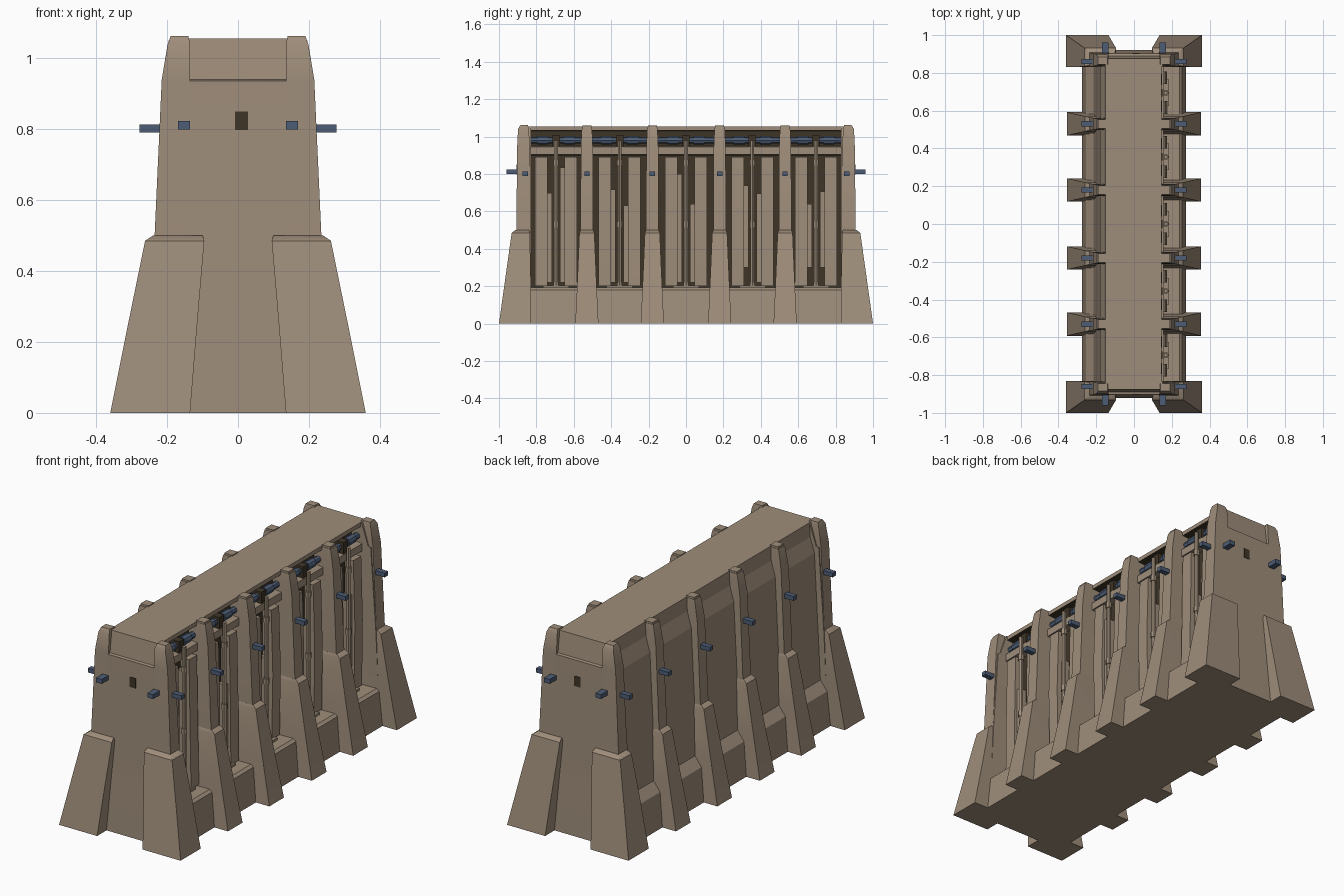
import bpy, bmesh, math, random
from mathutils import Vector

if "Cube" in bpy.data.objects:
    bpy.data.objects.remove(bpy.data.objects["Cube"])

random.seed(4)


def material(name, rgb):
    m = bpy.data.materials.new(name)
    m.diffuse_color = (*rgb, 1)
    m.use_nodes = True
    m.node_tree.nodes["Principled BSDF"].inputs["Base Color"].default_value = m.diffuse_color
    return m


STONE = material("tan stone", (0.345, 0.268, 0.196))
BLUE = material("blue metal", (0.075, 0.11, 0.18))
DARK = material("dark brown", (0.05, 0.036, 0.02))


def finish(name, bm, mats, smooth=True):
    bmesh.ops.recalc_face_normals(bm, faces=bm.faces)
    me = bpy.data.meshes.new(name)
    bm.to_mesh(me)
    bm.free()
    for m in mats:
        me.materials.append(m)
    ob = bpy.data.objects.new(name, me)
    bpy.context.collection.objects.link(ob)
    if smooth:
        bpy.ops.object.select_all(action='DESELECT')
        ob.select_set(True)
        bpy.context.view_layer.objects.active = ob
        bpy.ops.object.shade_smooth_by_angle(angle=math.radians(40))
    return ob


def loft(bm, rings):
    """Stack of rings, each a list of points; capped at both ends."""
    vs = [[bm.verts.new(p) for p in r] for r in rings]
    n = len(vs[0])
    for a, b in zip(vs, vs[1:]):
        for i in range(n):
            j = (i + 1) % n
            bm.faces.new((a[i], a[j], b[j], b[i]))
    bm.faces.new(vs[0])
    bm.faces.new(vs[-1])


def rect(z, x0, x1, y0, y1):
    return [(x0, y0, z), (x1, y0, z), (x1, y1, z), (x0, y1, z)]


def box(bm, x0, x1, y0, y1, z0, z1):
    loft(bm, [rect(z0, x0, x1, y0, y1), rect(z1, x0, x1, y0, y1)])


def rod(bm, a, b, r, n=8):
    a, b = Vector(a), Vector(b)
    q = (b - a).to_track_quat('Z', 'Y')
    ring = [q @ Vector((r * math.cos(t), r * math.sin(t), 0))
            for t in (2 * math.pi * i / n for i in range(n))]
    loft(bm, [[a + v for v in ring], [b + v for v in ring]])


# Wall body: plain left side above a ledge, open recess on the right side
profile = [(-.275, 0), (.275, 0), (.255, .18), (.24, .192), (.115, .19), (.115, .9), (.155, .905),
           (.155, .945), (.09, .95), (.09, 1.03), (.145, 1.033), (.145, 1.055),
           (-.15, 1.055), (-.155, .98), (-.18, .9), (-.215, .23), (-.255, .18)]
bm = bmesh.new()
loft(bm, [[(x, y, z) for x, z in profile] for y in (-.86, .86)])
for f in bm.faces:
    c = f.calc_center_median()
    if abs(c.y) < .1 and .08 < c.x < .12 and c.z > .3:
        f.material_index = 1
finish("wall_body", bm, [STONE, DARK], False)

# End walls with a set-back parapet at the top
for s, label in ((-1, "front"), (1, "back")):
    bm = bmesh.new()

    def end(z, x, y):
        return rect(z, -x, x, *sorted((s * .83, s * y)))
    loft(bm, [end(0, .26, .92), end(.5, .235, .906), end(.935, .205, .902),
              end(.94, .19, .89), end(1.055, .15, .875)])
    finish(label + "_end_wall", bm, [STONE])
    # Dark slot in the end wall
    bm = bmesh.new()
    box(bm, -.008, .028, *sorted((s * .898, s * .906)), .797, .85)
    finish(label + "_slot", bm, [DARK], False)

# Buttresses: four along each side and a wide one on every corner
bays = [-.86, -.53, -.18, .18, .53, .86]
for side, label in ((-1, "left"), (1, "right")):
    for i, y in enumerate(bays):
        bm = bmesh.new()

        def ring(z, xi, xo, ya, yb):
            return rect(z, side * xi, side * xo, ya, yb)
        if i in (0, 5):
            e = -1 if i == 0 else 1
            loft(bm, [ring(0, .135, .36, e * .83, e * 1.0),
                      ring(.25, .115, .31, e * .83, e * .965),
                      ring(.485, .095, .262, e * .835, e * .932),
                      ring(.5, .1, .24, e * .84, e * .912)])
            loft(bm, [ring(.48, .132, .236, e * .835, e * .907),
                      ring(.94, .135, .215, e * .835, e * .903),
                      ring(1.04, .135, .198, e * .84, e * .898),
                      ring(1.062, .14, .19, e * .845, e * .885)])
        else:
            loft(bm, [ring(0, .1, .355, y - .062, y + .062),
                      ring(.25, .1, .305, y - .05, y + .05),
                      ring(.485, .1, .26, y - .04, y + .04),
                      ring(.5, .1, .24, y - .034, y + .034)])
            loft(bm, [ring(.48, .1, .236, y - .034, y + .034),
                      ring(.94, .1, .215, y - .032, y + .032),
                      ring(1.03, .1, .2, y - .028, y + .028),
                      ring(1.05, .12, .195, y - .026, y + .026)])
            box(bm, *sorted((side * .143, side * .19)), y - .024, y + .024, 1.03, 1.06)
        finish(f"{label}_buttress_{i + 1}", bm, [STONE])

# Blue drain spouts on the sides and ends
bm = bmesh.new()
for s in (-1, 1):
    for y in bays:
        box(bm, s * .21, s * .277, y - .014, y + .014, .79, .813)
    for e in (-1, 1):
        box(bm, s * .152 - .017, s * .152 + .017, e * .89, e * .96, .799, .823)
finish("drain_spouts", bm, [BLUE], False)

# Blue pipe under the right eave with thicker couplings
bm = bmesh.new()
rod(bm, (.125, -.85, .98), (.125, .85, .98), .017)
for a, b in zip(bays, bays[1:]):
    m = (a + b) / 2
    for d in (-.1, .04):
        rod(bm, (.125, m + d, .98), (.125, m + d + .06, .98), .023)
finish("eave_pipe", bm, [BLUE])

# Right-hand bays: stepped stone panels, upright poles and clamps
panels, poles, clamps = bmesh.new(), bmesh.new(), bmesh.new()
for a, b in zip(bays, bays[1:]):
    m = (a + b) / 2
    for s in (-1, 1):
        # full height panel and a shorter broken strip beside the pole
        y0, y1 = sorted((m + s * .045, m + s * .112))
        t = random.uniform(0, .012)
        loft(panels, [rect(.2, .1, .178 - t, y0, y1),
                      rect(.55, .1, .17 + t / 2, y0, y1),
                      rect(.89, .1, .165, y0, y1)])
        y0, y1 = sorted((m + s * .022, m + s * .047))
        z0 = random.choice((.22, .3))
        box(panels, .1, random.uniform(.14, .16), y0, y1, z0, random.uniform(.55, .86))
    rod(poles, (.168, m, .19), (.168, m, .98), .011, 6)
    for z in (.205, .53, .86):
        rod(poles, (.168, m, z - .015), (.168, m, z + .015), .016, 6)
    box(poles, .155, .185, m - .07, m + .07, .188, .204)
    box(clamps, .09, .152, m - .02, m + .02, .945, 1.008)
finish("bay_panels", panels, [STONE])
finish("upright_poles", poles, [STONE])
finish("pipe_clamps", clamps, [DARK], False)
